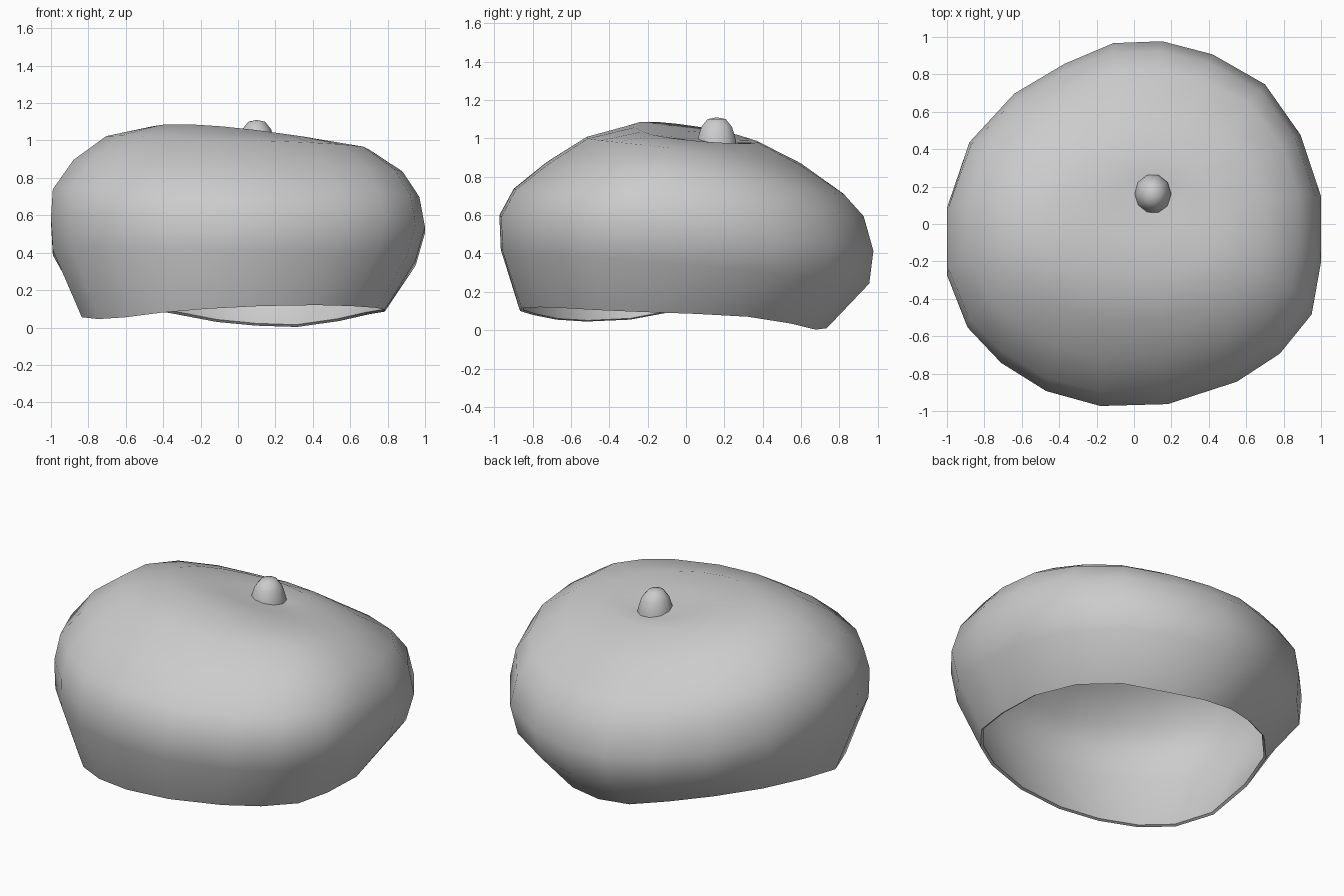
import bpy, bmesh
from math import sin, cos, atan2, tau, radians

if "Cube" in bpy.data.objects:
    bpy.data.objects.remove(bpy.data.objects["Cube"])

# Uneven outline of the cap from above, counter-clockwise from the right side
OUTLINE = [(1, .15), (.89, .48), (.7, .75), (.42, .91), (.15, .98),
           (-.11, .97), (-.37, .86), (-.64, .7), (-.88, .44), (-1, .09),
           (-1, -.27), (-.89, -.55), (-.71, -.74), (-.47, -.89), (-.18, -.97),
           (.18, -.96), (.55, -.84), (.78, -.69), (.95, -.48), (1, -.2)]
CIRCLE = [(cos(tau * i / 10), sin(tau * i / 10)) for i in range(10)]


def finish(name, bm):
    mesh = bpy.data.meshes.new(name)
    bm.to_mesh(mesh)
    bm.free()
    obj = bpy.data.objects.new(name, mesh)
    bpy.context.collection.objects.link(obj)
    bpy.ops.object.select_all(action='DESELECT')
    obj.select_set(True)
    bpy.context.view_layer.objects.active = obj
    return obj


def loft(bm, rings, tip):
    """Bridge successive vertex rings (bottom up) and close at a tip point."""
    loops = [[bm.verts.new(p) for p in ring] for ring in rings]
    n = len(loops[0])
    for a, b in zip(loops, loops[1:]):
        for i in range(n):
            j = (i + 1) % n
            bm.faces.new((a[i], a[j], b[j], b[i]))
    top = bm.verts.new(tip)
    for i in range(n):
        bm.faces.new((loops[-1][i], loops[-1][(i + 1) % n], top))


def ring(shape, cx, cy, rx, ry, z, tx=0, ty=0, saddle=0, twist=0):
    """The shape scaled and moved, with a tilted and waved height."""
    pts = []
    for x, y in shape:
        a = atan2(y, x)
        h = z + tx * cos(a) + ty * sin(a) + saddle * cos(2 * a) + twist * sin(2 * a)
        pts.append((cx + rx * x, cy + ry * y, h))
    return pts


# Wavy height of the opening, in outline order
rim_heights = [.085, .07, .035, .003, .01, .03, .07, .11, .13, .11,
               .055, .045, .055, .08, .10, .115, .12, .115, .105, .095]
rim = [(x, y, h) for (x, y, z), h in
       zip(ring(OUTLINE, -0.025, -0.07, 0.81, 0.82, 0), rim_heights)]

# Floppy cap: rim, belly, shoulder and sunken crown
bm = bmesh.new()
loft(bm, [
    rim,
    ring(OUTLINE, -0.02, -0.01, 0.97, 0.985, 0.35, -0.025, -0.085, 0.02),
    ring(OUTLINE, 0.0, -0.003, 1.0, 1.0, 0.525, -0.025, -0.09, 0.02),
    ring(OUTLINE, -0.01, 0.01, 0.98, 0.935, 0.685, -0.02, -0.07, 0.02),
    ring(OUTLINE, 0.0, 0.045, 0.88, 0.795, 0.82, -0.03, -0.08, 0.03),
    ring(OUTLINE, 0.0, 0.04, 0.705, 0.575, 0.953, -0.04, -0.07, 0.02, -0.008),
    ring(OUTLINE, 0.0, 0.05, 0.46, 0.33, 1.025, -0.038, -0.042, 0, 0.005),
    ring(OUTLINE, 0.06, 0.10, 0.20, 0.15, 1.003, -0.025, -0.025),
], (0.09, 0.14, 0.985))
cap = finish("cap", bm)

# Thin fabric thickness, kept inside the outer surface, with a crisp hem
solid = cap.modifiers.new("fabric", 'SOLIDIFY')
solid.thickness = 0.018
solid.offset = -1
bpy.ops.object.modifier_apply(modifier=solid.name)
bpy.ops.object.shade_smooth_by_angle(angle=radians(60))

# Little stalk on the crown
bm = bmesh.new()
loft(bm, [
    ring(CIRCLE, 0.10, 0.16, 0.10, 0.108, 0.95),
    ring(CIRCLE, 0.10, 0.16, 0.098, 0.106, 0.99),
    ring(CIRCLE, 0.10, 0.16, 0.077, 0.084, 1.06),
    ring(CIRCLE, 0.10, 0.16, 0.045, 0.05, 1.10),
], (0.10, 0.16, 1.11))
stalk = finish("stalk", bm)
bpy.ops.object.shade_smooth_by_angle(angle=radians(60))
